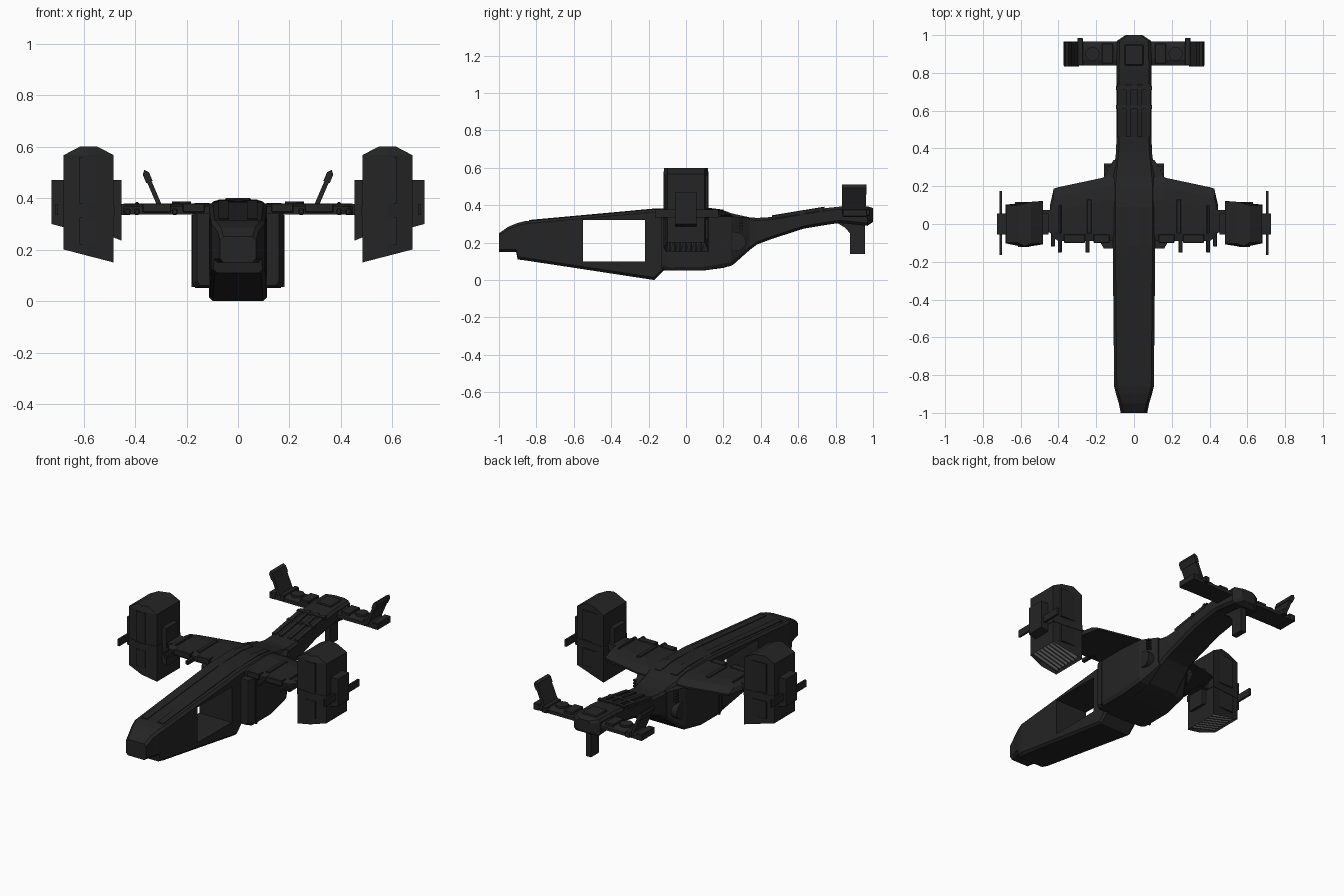
import bpy, bmesh
from math import cos, sin, pi
from mathutils import Vector, Matrix

if "Cube" in bpy.data.objects:
    bpy.data.objects.remove(bpy.data.objects["Cube"])

def make_material(name, v):
    m = bpy.data.materials.new(name)
    m.diffuse_color = (v, v, v, 1)
    m.use_nodes = True
    m.node_tree.nodes["Principled BSDF"].inputs["Base Color"].default_value = m.diffuse_color
    return m

DARK = make_material("dark_paint", 0.018)
GREY = make_material("vent_grey", 0.12)

def finish(name, bm, mirror=False, bevel=0, mat=DARK):
    bmesh.ops.recalc_face_normals(bm, faces=bm.faces)
    me = bpy.data.meshes.new(name)
    bm.to_mesh(me)
    bm.free()
    me.materials.append(mat)
    ob = bpy.data.objects.new(name, me)
    bpy.context.collection.objects.link(ob)
    if bevel:
        b = ob.modifiers.new("Bevel", 'BEVEL')
        b.width, b.segments = bevel, 1
    if mirror:
        ob.modifiers.new("Mirror", 'MIRROR')
    return ob

def loft(name, rings, **kw):
    """Skin a list of equal-length rings and cap both ends."""
    bm = bmesh.new()
    vs = [[bm.verts.new(p) for p in r] for r in rings]
    n = len(vs[0])
    for a, b in zip(vs, vs[1:]):
        for i in range(n):
            j = (i + 1) % n
            bm.faces.new((a[i], a[j], b[j], b[i]))
    bm.faces.new(vs[0][::-1])
    bm.faces.new(vs[-1])
    return finish(name, bm, **kw)

def boxes(name, spans, **kw):
    """Each span is (x0, x1, y0, y1, z0, z1)."""
    bm = bmesh.new()
    for x0, x1, y0, y1, z0, z1 in spans:
        m = Matrix.Translation(((x0+x1)/2, (y0+y1)/2, (z0+z1)/2)) @ Matrix.Diagonal((x1-x0, y1-y0, z1-z0, 1))
        bmesh.ops.create_cube(bm, size=1, matrix=m)
    return finish(name, bm, **kw)

def disc(name, centre, r, axis, depth, **kw):
    bm = bmesh.new()
    rot = Matrix.Rotation(pi/2, 4, 'Y') if axis == 'X' else Matrix()
    bmesh.ops.create_cone(bm, cap_ends=True, segments=20, radius1=r, radius2=r, depth=depth,
                          matrix=Matrix.Translation(centre) @ rot)
    return finish(name, bm, **kw)

# fuselage and tail boom: chamfered sections (y, bottom, top, half width)
def section(y, zb, zt, w, c=0.014):
    half = [(w-c, zb), (w, zb+c), (w, zt-c), (w-c, zt)]
    return [(x, y, z) for x, z in half] + [(-x, y, z) for x, z in half[::-1]]

fuselage = loft("fuselage", [section(*s) for s in [
    (-1, .15, .25, .07), (-.95, .15, .285, .08), (-.908, .15, .302, .093), (-.9, .11, .305, .095),
    (-.86, .105, .315, .105), (-.17, 0, .378, .112), (-.12, .05, .383, .112), (.09, .05, .386, .112),
    (.2, .065, .372, .112), (.25, .08, .355, .108), (.34, .16, .335, .1), (.38, .19, .332, .095),
    (.46, .22, .337, .093), (.63, .275, .365, .093), (.75, .295, .385, .093), (.82, .305, .392, .093),
    (.97, .29, .394, .09), (1, .31, .385, .045)]])

# open doorway right through the cabin
cutter = boxes("door_cutter", [(-.3, .3, -.55, -.22, .1, .32)])
cutter.hide_render = True
mod = fuselage.modifiers.new("Doorway", 'BOOLEAN')
mod.operation, mod.object, mod.solver = 'DIFFERENCE', cutter, 'EXACT'
bpy.context.view_layer.objects.active = fuselage
bpy.ops.object.modifier_apply(modifier="Doorway")
bpy.data.objects.remove(cutter)

# raised strips along the roof and the tail boom
def strip(name, x0, x1, path, h, **kw):
    return loft(name, [[(x0, y, z - .012), (x1, y, z - .012), (x1, y, z + h), (x0, y, z + h)] for y, z in path], **kw)

strip("roof_strip", .035, .075, [(-.84, .317), (-.17, .378), (.09, .386), (.2, .372)], .004, mirror=True)
boom_path = [(.46, .337), (.63, .365), (.74, .383)]
strip("boom_rib", .018, .042, boom_path, .009, mirror=True)
strip("boom_side_rib", .062, .088, boom_path, .007, mirror=True)
boxes("boom_clamps", [(-.094, .094, .61, .63, .34, .372), (-.094, .094, .71, .73, .36, .389)])
boxes("tail_cap", [(-.05, .05, .84, .95, .38, .401)], bevel=.005)

# engine housings on the body sides
loft("engine_housing", [[(.09, y, zb), (x - .012, y, zb), (x, y, zb + .02), (x, y, zt), (.09, y, zt)]
     for y, zb, zt, x in [(-.13, .06, .34, .16), (-.1, .05, .34, .177), (.09, .05, .34, .177),
                          (.24, .075, .34, .165), (.34, .16, .333, .108)]], mirror=True)
boxes("housing_seam", [(.15, .181, -.08, -.068, .055, .335)], mirror=True)
disc("exhaust_port", (.12, .27, .205), .05, 'X', .08, mirror=True)
boxes("exhaust_slats", [(.1, .15, .285, .305, z, z + .01) for z in (.265, .283, .301, .319)], mirror=True)

# wing: sections along x with a drooping trailing edge
loft("wing", [[(x, a, .337), (x, a, .368), (x, a + .04, .377), (x, b - .12, .379),
               (x, b - .05, .37), (x, b, .347), (x, b, .337)]
     for x, a, b in [(0, -.09, .245), (.165, -.09, .245), (.4, -.09, .195), (.425, -.075, .187), (.445, -.045, .1)]],
     mirror=True)
boxes("wing_panels", [(.13, .215, -.1, -.055, .345, .38), (.26, .37, -.1, -.055, .345, .38),
                      (.225, .25, -.05, .13, .37, .384), (.385, .4, -.05, .1, .37, .384)], mirror=True, bevel=.003)
boxes("wing_gun_rods", [(.235, .257, -.152, -.05, .335, .36), (.382, .403, -.152, -.05, .335, .36),
                        (.418, .44, -.12, -.04, .335, .36)], mirror=True, bevel=.004)
boxes("wing_pivot", [(.42, .5, -.045, .075, .335, .378)], mirror=True)

# engine nacelles: five-sided plan, slanted base, tapered cap
PLAN = [(.483, .12), (.483, -.105), (.58, -.12), (.677, -.1), (.677, .1)]
def base_z(x):
    return .15 + (x - .483) * .26

def plan_ring(z, s=1.0, sx=1.0):
    return [(.58 + (x - .58) * s * sx, y * s, base_z(x) if z is None else z) for x, y in PLAN]

nacelle = loft("nacelle", [plan_ring(None), plan_ring(.567), plan_ring(.6, .98, .36)])
bm = bmesh.new()
bm.from_mesh(nacelle.data)
bottom = min(bm.faces, key=lambda f: f.calc_center_median().z)
bmesh.ops.inset_region(bm, faces=[bottom], thickness=.014)
bmesh.ops.translate(bm, verts=bottom.verts, vec=(0, 0, .06))
bm.to_mesh(nacelle.data)
bm.free()
nacelle.modifiers.new("Mirror", 'MIRROR')

loft("nacelle_band", [plan_ring(.332, 1.025), plan_ring(.37, 1.025)], mirror=True)
boxes("nacelle_front_panels", [(.555, .615, -.121, -.05, .22, .325), (.555, .615, -.121, -.05, .38, .56)],
      mirror=True)
boxes("nacelle_rear_panels", [(.53, .63, .08, .117, .22, .325), (.53, .63, .08, .117, .38, .56)], mirror=True)

# slats inside the nacelle base
bm = bmesh.new()
for k in range(7):
    y = -.084 + k * .028
    vs = [bm.verts.new((x, y + dy, base_z(x) + dz)) for x in (.492, .668)
          for dy, dz in ((-.006, .006), (.002, .006), (.012, .045), (.004, .045))]
    for i in range(4):
        j = (i + 1) % 4
        bm.faces.new((vs[i], vs[j], vs[4 + j], vs[4 + i]))
    bm.faces.new(vs[:4])
    bm.faces.new(vs[4:])
finish("nacelle_slats", bm, mirror=True, mat=GREY)

# hinge plates on both nacelle faces, outer crossbar
def hinge(name, xa, xb, za, zb, w):
    loft(name, [[(xa, y, .47), (xb, y, .47), (xb, y, zb), (xa, y, za)] for y in (-w, w)], mirror=True)

hinge("inner_hinge_plate", .452, .49, .235, .25, .055)
hinge("outer_hinge_plate", .67, .725, .285, .3, .055)
boxes("outer_crossbar", [(.699, .711, -.165, .175, .335, .378)], mirror=True)

# tailplane with canted fins
loft("tailplane", [[(x, .84, .34), (x, .84, .362), (x, .87, .374), (x, .94, .374), (x, .965, .36), (x, .965, .34)]
     for x in (0, .37)], mirror=True)
boxes("tailplane_plates", [(.11, .17, .85, .955, .36, .382), (.27, .3, .838, .985, .345, .38),
                           (.33, .373, .838, .967, .338, .378)], mirror=True, bevel=.003)
disc("tailplane_hub", (.22, .9, .37), .037, 'Z', .032, mirror=True)

def canted(name, y0, y1, t, lo, hi):
    a, b = Vector((.305, .372)), Vector((.362, .505))
    d = (b - a).normalized()
    n = Vector((d.y, -d.x)) * t
    p, q = a.lerp(b, lo), a.lerp(b, hi)
    prof = [p - n, p + n, q + n - d * .01, q + d * .005, q - n - d * .01]
    loft(name, [[(v.x, y, v.y) for v in prof] for y in (y0, y1)], mirror=True)

canted("tail_fin", .835, .962, .009, -.1, 1)
canted("tail_fin_cap", .833, .964, .013, .68, 1)

# ventral fin under the tail
loft("ventral_fin", [[(x, y, z) for y, z in [(.80, .31), (.85, .28), (.877, .25), (.877, .14),
     (.957, .14), (.957, .31)]] for x in (-.018, .018)])
